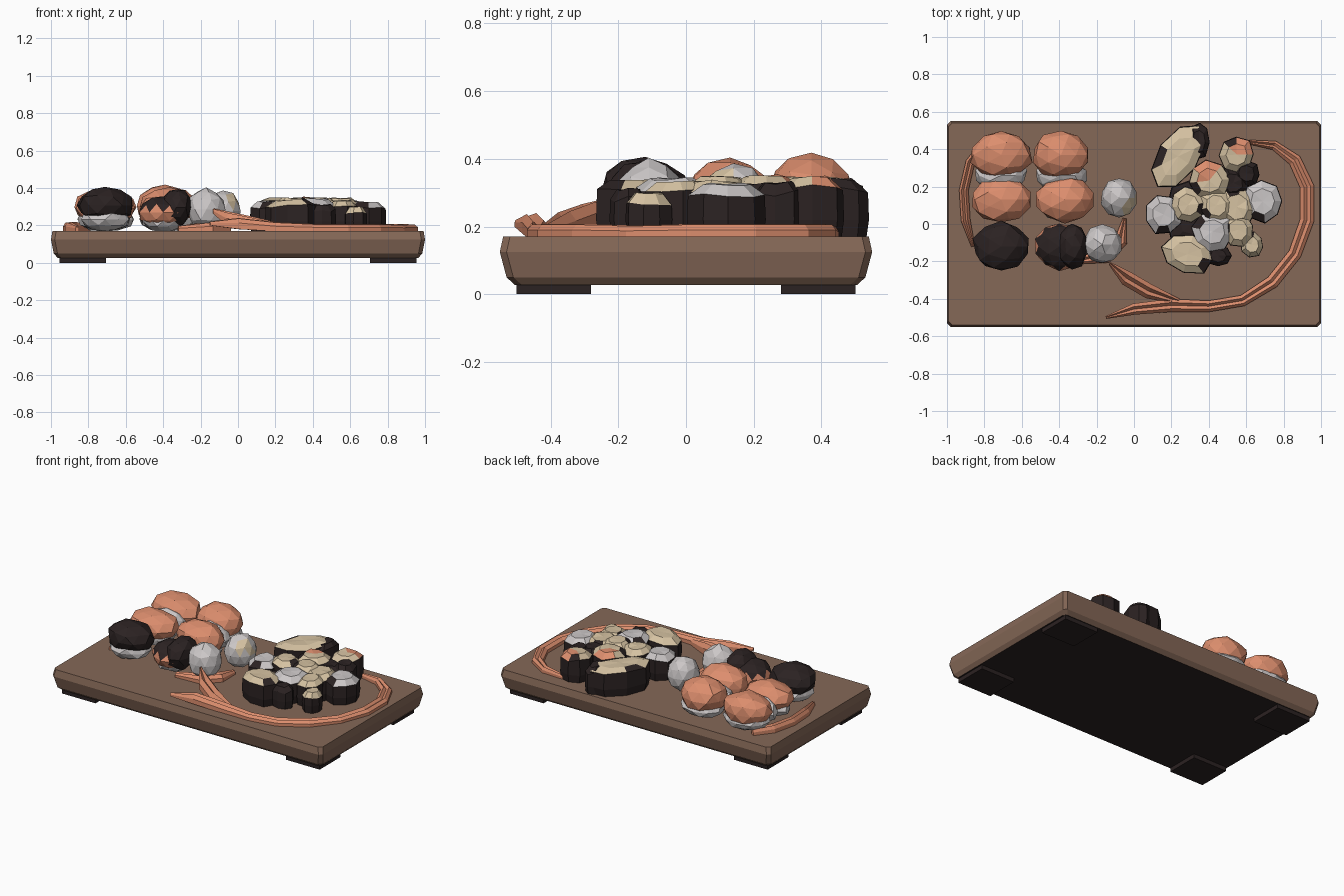
import bpy, bmesh, math, random
from mathutils import Vector

if "Cube" in bpy.data.objects:
    bpy.data.objects.remove(bpy.data.objects["Cube"])

random.seed(4)


def mat(name, c):
    m = bpy.data.materials.new(name)
    m.diffuse_color = (*c, 1)
    m.use_nodes = True
    m.node_tree.nodes["Principled BSDF"].inputs["Base Color"].default_value = m.diffuse_color
    return m


WOOD = mat("brown wood", (0.235, 0.138, 0.095))
DARK = mat("dark seaweed", (0.024, 0.016, 0.016))
SALMON = mat("salmon orange", (0.72, 0.27, 0.155))
RICE = mat("rice grey", (0.60, 0.57, 0.57))
CREAM = mat("cream", (0.67, 0.54, 0.36))


def finish(bm, name, mats):
    bmesh.ops.recalc_face_normals(bm, faces=bm.faces)
    me = bpy.data.meshes.new(name)
    bm.to_mesh(me)
    bm.free()
    for m in mats:
        me.materials.append(m)
    ob = bpy.data.objects.new(name, me)
    bpy.context.collection.objects.link(ob)
    return ob


def rings_mesh(bm, rings):
    """Skin a list of closed vertex rings, return (side faces per band, cap faces)."""
    vs = [[bm.verts.new(p) for p in r] for r in rings]
    n = len(vs[0])
    bands = []
    for a, b in zip(vs, vs[1:]):
        bands.append([bm.faces.new((a[i], a[(i + 1) % n], b[(i + 1) % n], b[i])) for i in range(n)])
    caps = [bm.faces.new(vs[0][::-1]), bm.faces.new(vs[-1])]
    return bands, caps


# Board with slanted sides and a dark underside
def rect(x, y, z, c=0.02):
    return [(-x, -y + c, z), (-x + c, -y, z), (x - c, -y, z), (x, -y + c, z),
            (x, y - c, z), (x - c, y, z), (-x + c, y, z), (-x, y - c, z)]


bm = bmesh.new()
bands, caps = rings_mesh(bm, [rect(0.965, 0.505, 0.027), rect(0.985, 0.53, 0.05),
                              rect(1.0, 0.55, 0.125), rect(0.992, 0.54, 0.17)])
caps[0].material_index = 1
finish(bm, "board", [WOOD, DARK])

# Four corner feet
for sx in (-1, 1):
    for sy in (-1, 1):
        bm = bmesh.new()
        bmesh.ops.create_cube(bm, size=1)
        for v in bm.verts:
            v.co = Vector((v.co.x * 0.25 + sx * 0.83, v.co.y * 0.22 + sy * 0.39, v.co.z * 0.035 + 0.0175))
        finish(bm, "foot", [DARK])


def blob(name, m, x, y, rx, ry, z0, z1, jit=0.08, tint=None, rule=None):
    """Irregular faceted lump between heights z0 and z1."""
    bm = bmesh.new()
    bmesh.ops.create_icosphere(bm, subdivisions=2, radius=1)
    for v in bm.verts:
        d = v.co * (1 + random.uniform(-jit, jit * 0.6))
        v.co = (x + d.x * rx, y + d.y * ry, (z0 + z1) / 2 + d.z * (z1 - z0) / 2)
    bm.normal_update()
    if rule:
        for f in bm.faces:
            f.material_index = int(rule(f))
    return finish(bm, name, [m] + ([tint] if tint else []))


# Salmon pieces on rice
for x, y, rx, ry, top in [(-0.71, 0.37, 0.17, 0.13, 0.40), (-0.71, 0.13, 0.16, 0.125, 0.385),
                          (-0.39, 0.37, 0.16, 0.13, 0.415), (-0.37, 0.13, 0.165, 0.125, 0.40)]:
    blob("salmon_rice", RICE, x, y, rx * 0.92, ry * 0.92, 0.165, 0.30)
    blob("salmon_topping", SALMON, x, y, rx, ry, 0.195, top)
for x in (-0.71, -0.39):
    blob("middle_rice", RICE, x, 0.26, 0.14, 0.09, 0.165, 0.345)

# Dark piece on rice, and a salmon piece with a dark wrap
blob("dark_piece_rice", RICE, -0.71, -0.12, 0.13, 0.12, 0.165, 0.30)
blob("dark_piece", DARK, -0.71, -0.12, 0.155, 0.135, 0.21, 0.405)
blob("wrapped_rice", RICE, -0.40, -0.12, 0.11, 0.10, 0.165, 0.28)
blob("wrapped_salmon", SALMON, -0.40, -0.12, 0.135, 0.13, 0.18, 0.36, tint=DARK,
     rule=lambda f: f.calc_center_median().z > 0.29)
blob("dark_wrap", DARK, -0.33, -0.12, 0.085, 0.125, 0.19, 0.40)

# Rice balls, one with a cream face
blob("front_rice_ball", RICE, -0.17, -0.11, 0.105, 0.105, 0.168, 0.40)
blob("back_rice_ball", RICE, -0.08, 0.14, 0.10, 0.11, 0.168, 0.385, tint=CREAM,
     rule=lambda f: f.normal.x > 0.3 and f.normal.y < 0.1 and f.normal.z > 0.2)


# Cut rolls: dark faceted wall, coloured domed top
def roll(x, y, rx, ry, h, top, ang=0.0, n=8, dome=0.03, spot=None):
    bm = bmesh.new()
    ks = [random.uniform(0.9, 1.08) for _ in range(n)]
    hs = [random.uniform(-0.012, 0.012) for _ in range(n)]
    ca, sa = math.cos(ang), math.sin(ang)

    def ring(s, z, wob=0):
        out = []
        for i in range(n):
            t = 2 * math.pi * i / n
            px, py = rx * s * ks[i] * math.cos(t), ry * s * ks[i] * math.sin(t)
            out.append((x + px * ca - py * sa, y + px * sa + py * ca, z + wob * hs[i]))
        return out
    bands, caps = rings_mesh(bm, [ring(0.95, 0.165), ring(1.03, 0.22), ring(1.0, h - dome, 1),
                                  ring(0.62, h, 0.5)])
    poked = bmesh.ops.poke(bm, faces=[caps[1]], offset=0.004)["faces"]
    for f in bands[2] + poked:
        f.material_index = 1
    bands[2][random.randrange(n)].material_index = 0
    if spot:
        for f in poked[:3] + bands[2][:2]:
            f.material_index = 2
    finish(bm, "roll", [DARK, top] + ([spot] if spot else []))


roll(0.235, 0.36, 0.20, 0.115, 0.345, CREAM, ang=0.98, dome=0.02)
roll(0.345, 0.44, 0.10, 0.055, 0.338, DARK, ang=1.5)
for x, y, r, h, top, spot in [
        (0.16, 0.05, 0.105, 0.33, RICE, None), (0.29, 0.10, 0.095, 0.345, CREAM, None),
        (0.40, 0.23, 0.105, 0.35, CREAM, SALMON), (0.42, -0.04, 0.105, 0.34, RICE, None),
        (0.44, 0.10, 0.085, 0.345, CREAM, None), (0.55, 0.09, 0.105, 0.335, CREAM, None),
        (0.55, 0.37, 0.095, 0.345, CREAM, SALMON), (0.60, 0.27, 0.07, 0.33, DARK, None),
        (0.69, 0.12, 0.105, 0.325, RICE, None), (0.56, -0.03, 0.085, 0.33, CREAM, None),
        (0.63, -0.11, 0.065, 0.30, CREAM, None), (0.53, 0.22, 0.08, 0.325, DARK, None)]:
    roll(x, y, r, r * 1.05, h, top, ang=random.random(), spot=spot)
roll(0.29, -0.16, 0.14, 0.105, 0.335, CREAM, ang=-0.25)
roll(0.45, -0.17, 0.07, 0.06, 0.31, DARK)
roll(0.35, 0.05, 0.20, 0.20, 0.28, DARK)


# Garnish strands: flat ridged sweep along points (x, y, base z, width, height)
def strand(name, pts):
    bm = bmesh.new()
    rings = []
    for i, (x, y, z, w, h) in enumerate(pts):
        a, b = pts[max(i - 1, 0)], pts[min(i + 1, len(pts) - 1)]
        d = Vector((b[0] - a[0], b[1] - a[1])).normalized()
        s = [(-0.5, 0), (0.5, 0), (0.5, 0.6), (0.22, 1), (0, 0.65), (-0.25, 0.95), (-0.5, 0.55)]
        rings.append([(x - d.y * u * w, y + d.x * u * w, z + v * h) for u, v in s])
    rings_mesh(bm, rings)
    finish(bm, name, [SALMON])


strand("long_garnish", [(-0.15, -0.50, 0.20, 0.015, 0.02), (0.0, -0.455, 0.18, 0.06, 0.06),
                        (0.2, -0.435, 0.168, 0.07, 0.05), (0.4, -0.44, 0.168, 0.06, 0.04),
                        (0.58, -0.41, 0.168, 0.06, 0.04), (0.74, -0.31, 0.168, 0.07, 0.04),
                        (0.86, -0.16, 0.168, 0.07, 0.035), (0.925, 0.02, 0.168, 0.075, 0.04),
                        (0.925, 0.2, 0.168, 0.075, 0.04), (0.86, 0.34, 0.168, 0.07, 0.04),
                        (0.75, 0.42, 0.168, 0.05, 0.04), (0.60, 0.44, 0.168, 0.02, 0.03)])
strand("leaf_garnish", [(-0.13, -0.21, 0.265, 0.015, 0.025), (-0.04, -0.29, 0.20, 0.08, 0.07),
                        (0.08, -0.36, 0.175, 0.08, 0.07), (0.24, -0.415, 0.168, 0.03, 0.04)])
strand("left_garnish", [(-0.80, 0.44, 0.168, 0.03, 0.04), (-0.875, 0.33, 0.168, 0.05, 0.05),
                        (-0.91, 0.18, 0.168, 0.05, 0.05), (-0.90, 0.02, 0.168, 0.05, 0.05),
                        (-0.86, -0.12, 0.168, 0.02, 0.03)])
strand("small_garnish", [(-0.32, -0.20, 0.168, 0.03, 0.03), (-0.15, -0.17, 0.168, 0.08, 0.05),
                         (-0.07, -0.09, 0.168, 0.07, 0.05), (-0.05, 0.03, 0.168, 0.02, 0.03)])
